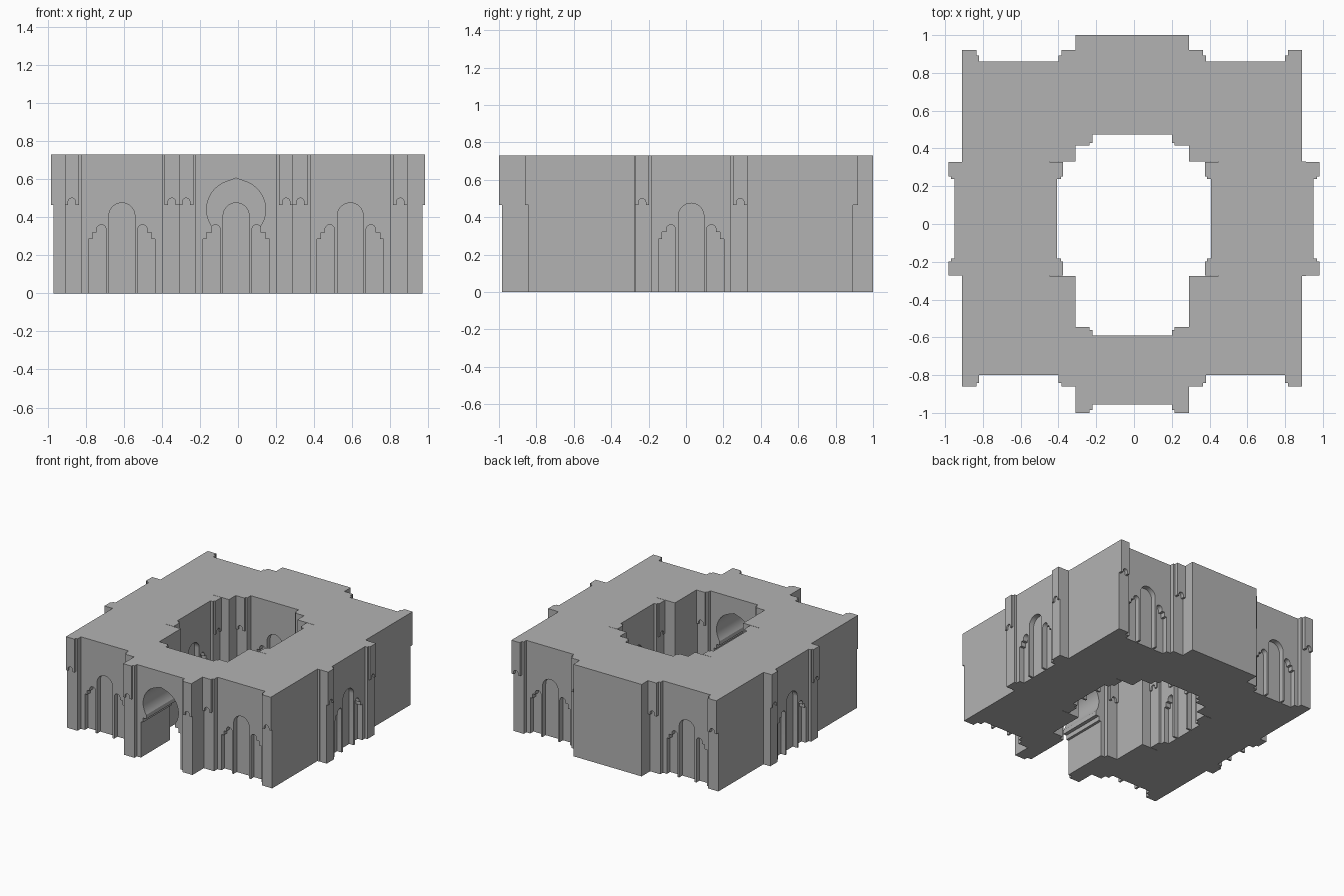
import bpy, bmesh
from math import sin, cos, pi, radians
from mathutils import Vector

cube = bpy.data.objects.get("Cube")
if cube:
    bpy.data.objects.remove(cube, do_unlink=True)

H = 0.73        # building height
HALF = 0.3      # half width of one bay
SKIN = 0.04     # depth of the arch recesses
MID = -0.01     # centre line of the plan
parts = []

stone = bpy.data.materials.new("grey_stone")
stone.use_nodes = True
GREY = (0.45, 0.45, 0.45, 1)
stone.diffuse_color = GREY
stone.node_tree.nodes["Principled BSDF"].inputs["Base Color"].default_value = GREY


def arc(cu, cz, r, start, end, steps=12):
    angles = [radians(start + (end - start) * i / steps) for i in range(steps + 1)]
    return [(cu + r * cos(a), cz + r * sin(a)) for a in angles]


def mirrored(half):
    """Full outline from its right half, which starts on the centre line."""
    return [(-u, z) for u, z in reversed(half)] + half[1:]


def prism(name, outline, origin, normal, d0, d1):
    """Extrude an upright outline (u, z) along the outward normal."""
    n = Vector((normal[0], normal[1], 0))
    side = Vector((-n.y, n.x, 0))
    base = Vector((origin[0], origin[1], 0))
    bm = bmesh.new()
    back, front = [[bm.verts.new(base + side * u + n * d + Vector((0, 0, z)))
                    for u, z in outline] for d in (d0, d1)]
    bm.faces.new(back)
    bm.faces.new(front)
    for i in range(len(outline)):
        j = (i + 1) % len(outline)
        bm.faces.new((back[i], back[j], front[j], front[i]))
    bmesh.ops.recalc_face_normals(bm, faces=bm.faces)
    mesh = bpy.data.meshes.new(name)
    bm.to_mesh(mesh)
    bm.free()
    mesh.materials.append(stone)
    obj = bpy.data.objects.new(name, mesh)
    bpy.context.collection.objects.link(obj)
    parts.append(obj)


def rect(u0, u1):
    return [(u0, 0), (u1, 0), (u1, H), (u0, H)]


def block(name, x0, x1, y0, y1):
    prism(name, rect(x0, x1), (0, 0), (0, -1), -y1, -y0)


# Outlines: stepped shoulder, triple arch wall, horseshoe gate, notched pilaster
shoulder = [(0.155, 0.32), (0.155, 0.285), (0.175, 0.285), (0.175, 0),
            (HALF, 0), (HALF, H)]
triple_arch = mirrored(
    arc(0, 0.407, 0.068, 90, 0) + [(0.068, 0), (0.083, 0)]
    + arc(0.108, 0.335, 0.025, 180, 0) + [(0.133, 0.32)] + shoulder)
gate_arch = mirrored(
    [(0, 0.605)] + arc(0, 0.44, 0.155, 72, -35, 24) + [(0.127, 0.32)] + shoulder)
notched = ([(0.225, 0.465)] + arc(0.2625, 0.48, 0.02, 180, 0)
           + [(HALF, 0.465), (HALF, H), (0.225, H)])
notched[1:1] = [(0.2425, 0.465)]
notched.insert(-3, (0.2825, 0.465))


def pilasters(name, origin, normal, low, high):
    for s, tag in ((-1, "a"), (1, "b")):
        prism(f"{name}_pilaster_{tag}", rect(s * 0.21, s * HALF), origin, normal, 0, low)
        prism(f"{name}_pilaster_cap_{tag}", [(s * u, z) for u, z in notched],
              origin, normal, low, high)


def arcade(name, origin, normal, low, high):
    prism(f"{name}_arches", triple_arch, origin, normal, -SKIN, 0)
    pilasters(name, origin, normal, low, high)


# Corner blocks with arcades to front and back
for s, tag in ((-1, "right"), (1, "left")):
    cx = MID + s * 0.6
    block(f"front_{tag}_core", cx - HALF, cx + HALF, -0.80 + SKIN, -0.275)
    arcade(f"front_{tag}", (cx, -0.80), (0, -1), 0.043, 0.06)
    block(f"back_{tag}_core", cx - HALF, cx + HALF, 0.33, 0.86 - SKIN)
    arcade(f"back_{tag}", (cx, 0.86), (0, 1), 0.033, 0.06)

    # Side wings with arcades outside and towards the court
    x_in, x_out = s * 0.408, s * 0.95
    lo, hi = sorted((x_in + s * SKIN, x_out - s * SKIN))
    block(f"{tag}_wing_core", lo, hi, -0.275, 0.33)
    arcade(f"{tag}_wing_outer", (x_out, 0.0275), (s, 0), 0.02, 0.033)
    arcade(f"{tag}_wing_court", (x_in, 0.0275), (-s, 0), 0.022, 0.033)

# Gatehouse with a passage right through
prism("gatehouse", gate_arch, (MID, -0.955), (0, -1), -0.365, 0)
pilasters("gatehouse_outer", (MID, -0.955), (0, -1), 0.03, 0.045)
pilasters("gatehouse_court", (MID, -0.59), (0, 1), 0.03, 0.045)

# Back hall, plain outside and arcaded towards the court
block("back_hall_core", MID - HALF, MID + HALF, 0.475 + SKIN, 1.0)
arcade("back_hall_court", (MID, 0.475), (0, -1), 0.045, 0.06)

# Smooth the arches, keep the stone edges sharp
bpy.ops.object.select_all(action="DESELECT")
for obj in parts:
    obj.select_set(True)
bpy.context.view_layer.objects.active = parts[0]
bpy.ops.object.shade_smooth_by_angle(angle=radians(30))
